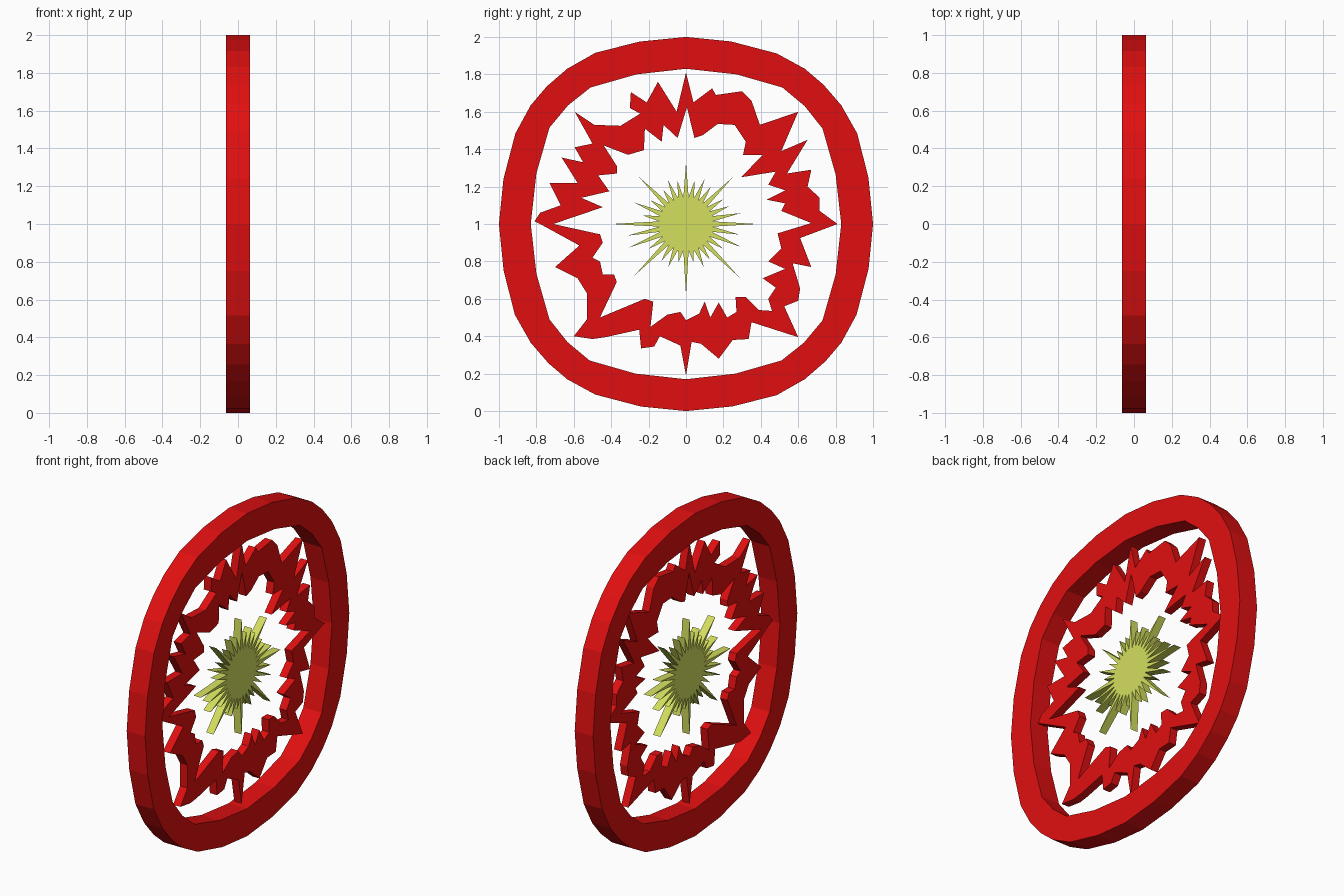
import bpy, math


def material(name, colour):
    m = bpy.data.materials.new(name)
    m.diffuse_color = (*colour, 1)
    return m


RED = material("red", (0.75, 0.0048, 0.0052))
LIME = material("yellow green", (0.66, 0.74, 0.113))


def plate(name, loops, half, mat):
    """Extrude closed (y, z) outlines along x; nested outlines become holes."""
    cu = bpy.data.curves.new(name, 'CURVE')
    cu.dimensions = '2D'
    cu.fill_mode = 'BOTH'
    cu.extrude = half
    for pts in loops:
        s = cu.splines.new('POLY')
        s.points.add(len(pts) - 1)
        for p, (y, z) in zip(s.points, pts):
            p.co = (y, z, 0, 1)
        s.use_cyclic_u = True
        s.use_smooth = False
    ob = bpy.data.objects.new(name, cu)
    bpy.context.collection.objects.link(ob)
    ob.rotation_euler = (math.pi / 2, 0, math.pi / 2)
    cu.materials.append(mat)
    bpy.ops.object.select_all(action='DESELECT')
    ob.select_set(True)
    bpy.context.view_layer.objects.active = ob
    bpy.ops.object.convert(target='MESH')
    return bpy.context.object


def four_way(quarter):
    """Repeat a quarter outline (from +y towards +z) around the centre."""
    out = []
    for k in range(4):
        for y, z in quarter:
            for _ in range(k):
                y, z = -z, y
            out.append((y, z + 1))
    return out


# outer rounded-square hoop
hoop_out = four_way([(1, 0), (.975, .25), (.915, .485), (.83, .635),
                     (.735, .745), (.635, .83), (.485, .912), (.24, .976)])
hoop_in = four_way([(.83, 0), (.80, .265), (.73, .51), (.635, .63), (.515, .73), (.27, .80)])
plate("outer_hoop", [hoop_out, hoop_in], 0.063, RED)

# jagged splash ring, clockwise from the top
jag_out = [(0, 1.81), (.04, 1.65), (.14, 1.725), (.16, 1.69), (.30, 1.71), (.35, 1.66),
           (.395, 1.53), (.60, 1.60), (.51, 1.39), (.65, 1.45), (.54, 1.27), (.67, 1.29),
           (.65, 1.20), (.715, 1.14), (.715, 1.07), (.81, 1.0), (.61, .925), (.67, .77),
           (.57, .79), (.61, .655), (.60, .59), (.525, .56), (.60, .395), (.35, .475),
           (.335, .385), (.25, .38), (.175, .28), (.08, .36), (.03, .37), (0, .19),
           (-.03, .35), (-.14, .40), (-.17, .345), (-.24, .335), (-.25, .435), (-.43, .395),
           (-.50, .385), (-.60, .40), (-.53, .49), (-.53, .63), (-.58, .71), (-.70, .77),
           (-.46, .895), (-.46, .94), (-.81, 1.015), (-.78, 1.06), (-.67, 1.10), (-.73, 1.22),
           (-.58, 1.22), (-.665, 1.355), (-.55, 1.33), (-.595, 1.41), (-.50, 1.43),
           (-.595, 1.60), (-.49, 1.53), (-.35, 1.525), (-.245, 1.59), (-.30, 1.62),
           (-.295, 1.705), (-.21, 1.65), (-.15, 1.76), (-.05, 1.60)]
# open the left spike into a band
jag_out[42:44] = [(-.57, .885)]
jag_out.insert(43, (-.78, 1.0))
jag_in = [(.005, 1.625), (.045, 1.46), (.09, 1.475), (.17, 1.535), (.26, 1.53), (.32, 1.44),
          (.305, 1.37), (.41, 1.37), (.295, 1.25), (.48, 1.28), (.44, 1.21), (.53, 1.18),
          (.43, 1.13), (.53, 1.11), (.51, 1.07), (.67, 1.005), (.49, .95), (.51, .87),
          (.44, .80), (.53, .76), (.41, .71), (.48, .66), (.44, .60), (.46, .535),
          (.39, .54), (.32, .61), (.265, .61), (.27, .53), (.22, .50), (.175, .58),
          (.13, .50), (.10, .585), (.07, .52), (0, .485), (-.03, .53), (-.10, .515),
          (-.19, .45), (-.175, .585), (-.22, .60), (-.46, .50), (-.37, .69), (-.385, .73),
          (-.445, .73), (-.46, .80), (-.50, .82), (-.445, .90), (-.46, .945), (-.71, 1.0),
          (-.445, 1.09), (-.56, 1.14), (-.41, 1.175), (-.47, 1.26), (-.37, 1.27),
          (-.37, 1.31), (-.44, 1.42), (-.31, 1.37), (-.225, 1.395), (-.22, 1.51),
          (-.13, 1.44), (-.12, 1.53), (-.045, 1.46)]
plate("jagged_ring", [jag_out, jag_in], 0.025, RED)

# spiky centre star: one spike length per step, counter-clockwise from +y
lengths = [.38, .30, .25, .24, .35, .24, .26, .24, .33, .24, .256, .22, .355, .23, .30, .24,
           .40, .32, .33, .24, .39, .24, .25, .21, .38, .21, .25, .23, .405, .24, .32, .29]
star = []
n = len(lengths)
for i, r in enumerate(lengths):
    a = 2 * math.pi * i / n
    b = a + math.pi / n
    star.append((r * math.cos(a), 1 + r * math.sin(a)))
    star.append((.143 * math.cos(b), 1 + .143 * math.sin(b)))
plate("centre_star", [star], 0.025, LIME)
